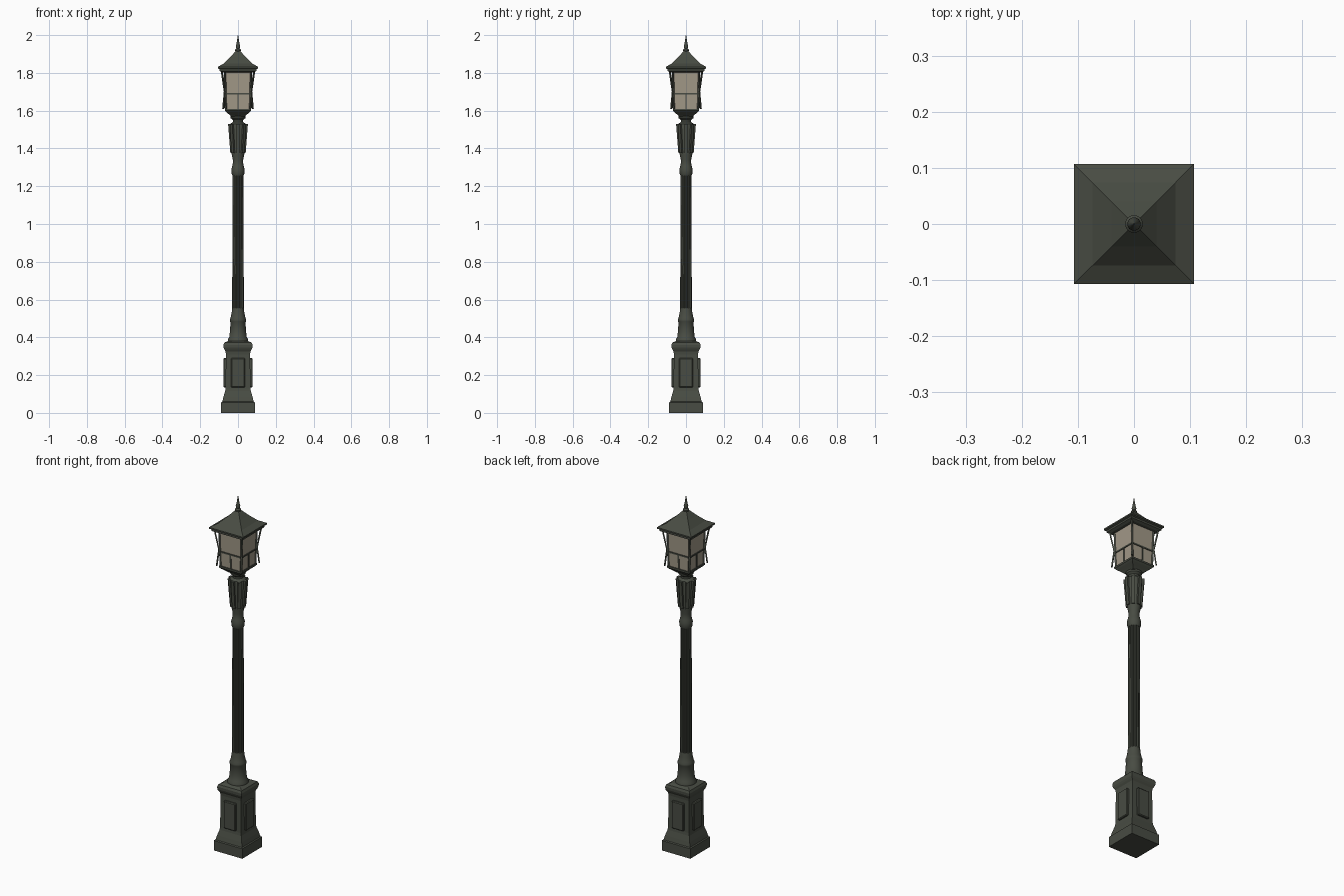
import bpy, bmesh, math
from mathutils import Vector

if "Cube" in bpy.data.objects:
    bpy.data.objects.remove(bpy.data.objects["Cube"])


def material(name, rgb):
    m = bpy.data.materials.new(name)
    m.diffuse_color = (*rgb, 1)
    m.use_nodes = True
    m.node_tree.nodes["Principled BSDF"].inputs["Base Color"].default_value = m.diffuse_color
    return m


IRON = material("dark green iron", (0.065, 0.072, 0.056))
GLASS = material("warm frosted glass", (0.36, 0.315, 0.245))


def finish(name, bm, mat, smooth=None):
    bmesh.ops.recalc_face_normals(bm, faces=bm.faces)
    me = bpy.data.meshes.new(name)
    bm.to_mesh(me)
    bm.free()
    ob = bpy.data.objects.new(name, me)
    bpy.context.collection.objects.link(ob)
    me.materials.append(mat)
    if smooth:
        bpy.ops.object.select_all(action='DESELECT')
        ob.select_set(True)
        bpy.context.view_layer.objects.active = ob
        bpy.ops.object.shade_smooth_by_angle(angle=math.radians(smooth))
    return ob


def loft(name, profile, sides, mat=IRON, flute=1.0, smooth=None):
    """Stack rings of (radius, z); square sections take the half width."""
    bm = bmesh.new()
    k = math.sqrt(2) if sides == 4 else 1
    rings = []
    for r, z in profile:
        ring = []
        for i in range(sides):
            a = 2 * math.pi * (i + 0.5) / sides
            rr = r * k * (flute if i % 4 > 1 else 1)
            ring.append(bm.verts.new((rr * math.cos(a), rr * math.sin(a), z)))
        rings.append(ring)
    for lo, hi in zip(rings, rings[1:]):
        for i in range(sides):
            j = (i + 1) % sides
            bm.faces.new((lo[i], lo[j], hi[j], hi[i]))
    bm.faces.new(rings[0])
    bm.faces.new(rings[-1])
    return finish(name, bm, mat, smooth)


def bar(name, p, q, width, depth, turn=0, mat=IRON):
    """Rectangular bar from p to q in the (radial, z) plane, turned about z."""
    bm = bmesh.new()
    p, q = Vector(p), Vector(q)
    d = (q - p).normalized()
    side = Vector((0, 1, 0)) if abs(d.y) < 0.9 else Vector((0, 0, 1))
    out = d.cross(side)
    ends = []
    for c in (p, q):
        ends.append([bm.verts.new(c + side * s * width / 2 + out * o * depth / 2)
                     for s, o in ((-1, -1), (1, -1), (1, 1), (-1, 1))])
    for i in range(4):
        j = (i + 1) % 4
        bm.faces.new((ends[0][i], ends[0][j], ends[1][j], ends[1][i]))
    bm.faces.new(ends[0])
    bm.faces.new(ends[1])
    ob = finish(name, bm, mat)
    ob.rotation_euler.z = turn
    return ob


# Square pedestal with moulded foot and cap
loft("pedestal", [(0.089, 0), (0.089, 0.056), (0.083, 0.06), (0.077, 0.085), (0.068, 0.115),
                  (0.066, 0.13), (0.064, 0.31), (0.066, 0.325), (0.072, 0.335), (0.076, 0.345),
                  (0.077, 0.36), (0.072, 0.372), (0.055, 0.38)], 4)

# Turned foot of the column
loft("column_foot", [(0.054, 0.375), (0.054, 0.39), (0.047, 0.40), (0.043, 0.43), (0.040, 0.48),
                     (0.043, 0.485), (0.043, 0.495), (0.039, 0.505), (0.034, 0.53),
                     (0.031, 0.555)], 24, smooth=35)

# Fluted shaft
loft("fluted_shaft", [(0.031, 0.54), (0.029, 1.27)], 48, flute=0.86)

# Collar and neck running up through the capital
loft("upper_collar", [(0.029, 1.255), (0.034, 1.265), (0.035, 1.29), (0.031, 1.305),
                      (0.028, 1.32), (0.028, 1.34), (0.033, 1.365), (0.034, 1.375),
                      (0.043, 1.52), (0.041, 1.53), (0.028, 1.54), (0.028, 1.55),
                      (0.039, 1.56), (0.041, 1.57), (0.034, 1.575)], 24, smooth=35)

# Flared capital ribs
for i in range(8):
    bar("capital_rib", (0.035, 0, 1.375), (0.047, 0, 1.53), 0.018, 0.011, math.pi * i / 4)

# Lantern tray and glass body
loft("lantern_tray", [(0.034, 1.568), (0.045, 1.578), (0.062, 1.592), (0.070, 1.60),
                      (0.070, 1.61)], 4)
loft("lantern_glass", [(0.064, 1.608), (0.069, 1.81)], 4, GLASS)

for i in range(4):
    t = i * math.pi / 2
    # Raised pedestal panel with a bevelled edge
    panel = bar("pedestal_panel", (0.068, 0, 0.135), (0.068, 0, 0.29), 0.074, 0.019, t)
    bev = panel.modifiers.new("soft edge", 'BEVEL')
    bev.width = 0.004
    # Glazing bars
    bar("pane_rail", (0.067, -0.066, 1.69), (0.067, 0.066, 1.69), 0.008, 0.006, t)
    bar("pane_mullion", (0.065, 0, 1.61), (0.067, 0, 1.69), 0.007, 0.006, t)
    # Corner post and the bent strut reaching the eaves
    c = t + math.pi / 4
    bar("corner_post", (0.091, 0, 1.605), (0.098, 0, 1.81), 0.008, 0.008, c)
    bar("lower_strut", (0.111, 0, 1.61), (0.099, 0, 1.70), 0.008, 0.007, c)
    bar("upper_strut", (0.099, 0, 1.70), (0.122, 0, 1.812), 0.008, 0.007, c)

# Hipped roof with stepped eaves
loft("roof", [(0.085, 1.803), (0.098, 1.81), (0.098, 1.82), (0.107, 1.824), (0.107, 1.832),
              (0.074, 1.85), (0.040, 1.884), (0.012, 1.916)], 4)

# Spike finial
loft("finial", [(0.010, 1.905), (0.016, 1.917), (0.016, 1.922), (0.009, 1.93), (0.012, 1.942),
                (0.008, 1.955), (0.001, 2.0)], 12, smooth=35)
